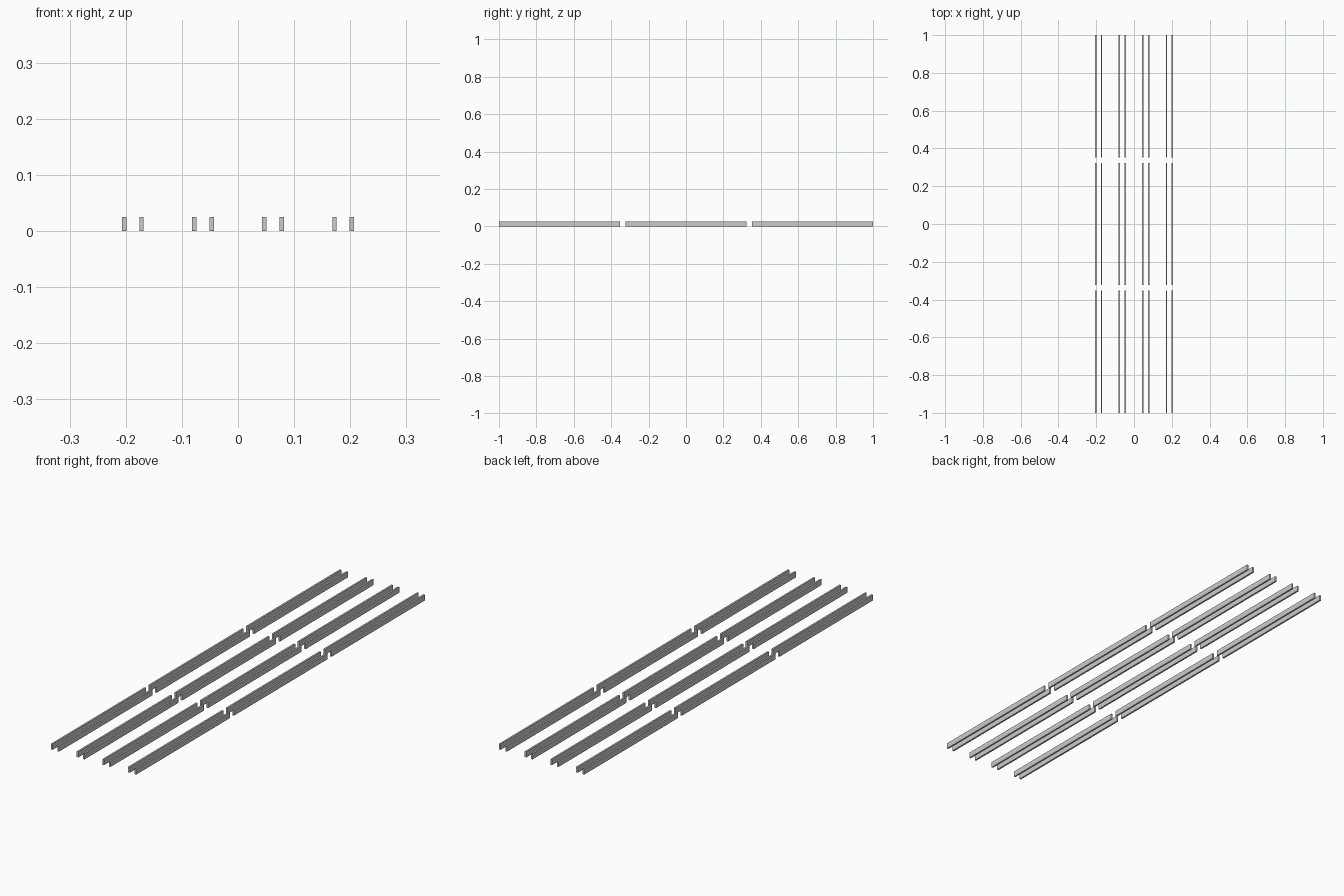
import bpy
import bmesh

if "Cube" in bpy.data.objects:
    bpy.data.objects.remove(bpy.data.objects["Cube"])

RAIL_W, RAIL_H = 0.0078, 0.025       # rail cross-section
LENGTH, GAP = 0.648, 0.028           # segment length and gap between segments
TRACK_PITCH = 0.125                  # spacing of the four tracks
HALF_GAUGE = 0.0155                  # track centre to rail centre


def rail(name, x, y):
    """Flat-sided rectangular bar resting on the ground."""
    bm = bmesh.new()
    bmesh.ops.create_cube(bm, size=1)
    bmesh.ops.scale(bm, vec=(RAIL_W, LENGTH, RAIL_H), verts=bm.verts)
    mesh = bpy.data.meshes.new(name)
    bm.to_mesh(mesh)
    bm.free()
    obj = bpy.data.objects.new(name, mesh)
    obj.location = (x, y, RAIL_H / 2)
    bpy.context.collection.objects.link(obj)


# Four tracks, each with three segments of paired rails
for track in range(4):
    cx = (track - 1.5) * TRACK_PITCH
    for seg in range(3):
        cy = (seg - 1) * (LENGTH + GAP)
        for label, side in (("left", -1), ("right", 1)):
            rail(f"rail_{label}_track{track + 1}_segment{seg + 1}",
                 cx + side * HALF_GAUGE, cy)
